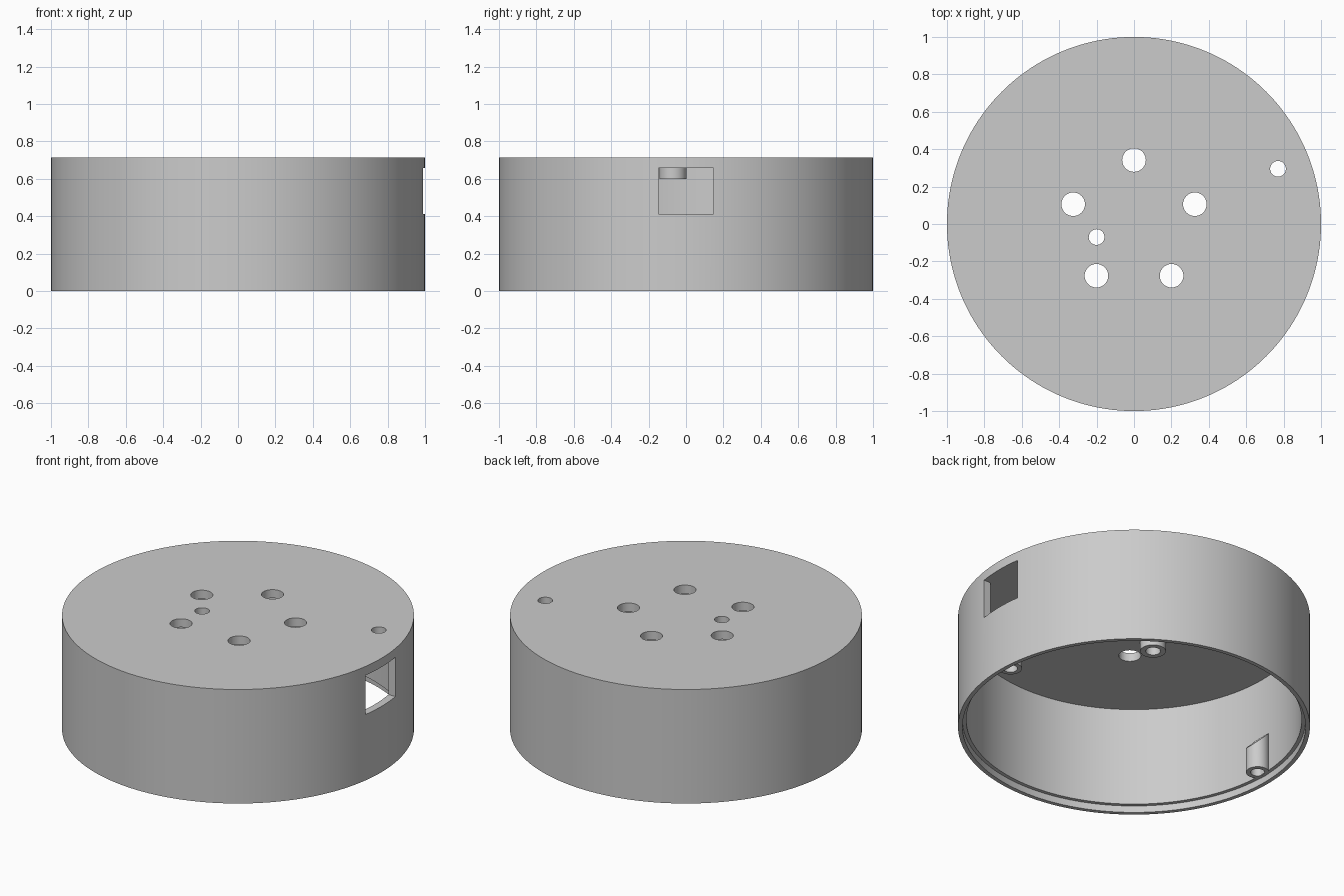
import bpy, bmesh, math
from mathutils import Matrix, Vector

cube = bpy.data.objects.get("Cube")
if cube:
    bpy.data.objects.remove(cube, do_unlink=True)

grey = bpy.data.materials.new("light_grey")
grey.use_nodes = True
grey.diffuse_color = (0.6, 0.6, 0.6, 1)
grey.node_tree.nodes["Principled BSDF"].inputs["Base Color"].default_value = (0.6, 0.6, 0.6, 1)

HEIGHT, CEILING, LIP = 0.715, 0.662, 0.042
WALL = 0.953


def make_object(name, bm):
    bmesh.ops.recalc_face_normals(bm, faces=bm.faces[:])
    mesh = bpy.data.meshes.new(name)
    bm.to_mesh(mesh)
    bm.free()
    mesh.materials.append(grey)
    obj = bpy.data.objects.new(name, mesh)
    bpy.context.collection.objects.link(obj)
    return obj


def lathe(profile, steps, centre=(0, 0), closed=False):
    """Revolve (radius, z) points about a vertical axis."""
    bm = bmesh.new()
    verts = [bm.verts.new((r, 0, z)) for r, z in profile]
    edges = [bm.edges.new(pair) for pair in zip(verts, verts[1:])]
    if closed:
        edges.append(bm.edges.new((verts[-1], verts[0])))
    bmesh.ops.spin(bm, geom=verts + edges, cent=(0, 0, 0), axis=(0, 0, 1),
                   angle=math.tau, steps=steps, use_duplicate=False)
    bmesh.ops.remove_doubles(bm, verts=bm.verts[:], dist=1e-5)
    bmesh.ops.translate(bm, verts=bm.verts[:], vec=(*centre, 0))
    return bm


def smooth(obj):
    bpy.ops.object.select_all(action='DESELECT')
    obj.select_set(True)
    bpy.context.view_layer.objects.active = obj
    bpy.ops.object.shade_smooth_by_angle(angle=math.radians(30))


# Round housing, open at the bottom, with a stepped lip
housing = make_object("housing", lathe(
    [(0, HEIGHT), (1, HEIGHT), (1, 0), (0.975, 0), (0.975, LIP),
     (WALL, LIP), (WALL, CEILING), (0, CEILING)], 160))

# Cutter: five large holes in a ring, two small holes, one side window
small_holes = [(-0.2, -0.07), (0.77, 0.295)]
holes = [(x, y, 0.042) for x, y in small_holes]
for i in range(5):
    a = math.pi / 2 + i * math.tau / 5
    holes.append((0.342 * math.cos(a), 0.342 * math.sin(a), 0.063))

bm = bmesh.new()
for x, y, r in holes:
    bmesh.ops.create_cone(bm, cap_ends=True, segments=40, radius1=r, radius2=r,
                          depth=0.3, matrix=Matrix.Translation((x, y, 0.69)))
bmesh.ops.create_cube(bm, size=1, matrix=Matrix.Translation((1, 0, 0.536))
                      @ Matrix.Diagonal((0.24, 0.294, 0.246, 1)))
cutter = make_object("opening_cutter", bm)
cutter.hide_render = True

cut = housing.modifiers.new("openings", 'BOOLEAN')
cut.operation = 'DIFFERENCE'
cut.solver = 'EXACT'
cut.object = cutter
bpy.context.view_layer.objects.active = housing
bpy.ops.object.modifier_apply(modifier=cut.name)
bpy.data.objects.remove(cutter, do_unlink=True)
smooth(housing)

# Short collars under the small holes
for name, centre in zip(("inner_collar", "edge_collar"), small_holes):
    smooth(make_object(name, lathe(
        [(0.042, CEILING + 0.01), (0.042, 0.6), (0.073, 0.6), (0.073, CEILING + 0.01)],
        40, centre, closed=True)))

# Screw bosses on the inner wall, sloped at the top, with blind holes
for side, name in ((1, "left_screw_boss"), (-1, "right_screw_boss")):
    x = side * 0.917
    bm = lathe([(0, 0.16), (0.04, 0.16), (0.04, 0.04), (0.066, 0.04), (0.066, 0.36)],
               40, (x, 0))
    result = bmesh.ops.bisect_plane(
        bm, geom=bm.verts[:] + bm.edges[:] + bm.faces[:], plane_co=(x, 0, 0.25),
        plane_no=Vector((-side, 0, 1)).normalized(), clear_outer=True)
    rim = [e for e in result["geom_cut"] if isinstance(e, bmesh.types.BMEdge)]
    bmesh.ops.holes_fill(bm, edges=rim, sides=0)
    smooth(make_object(name, bm))
